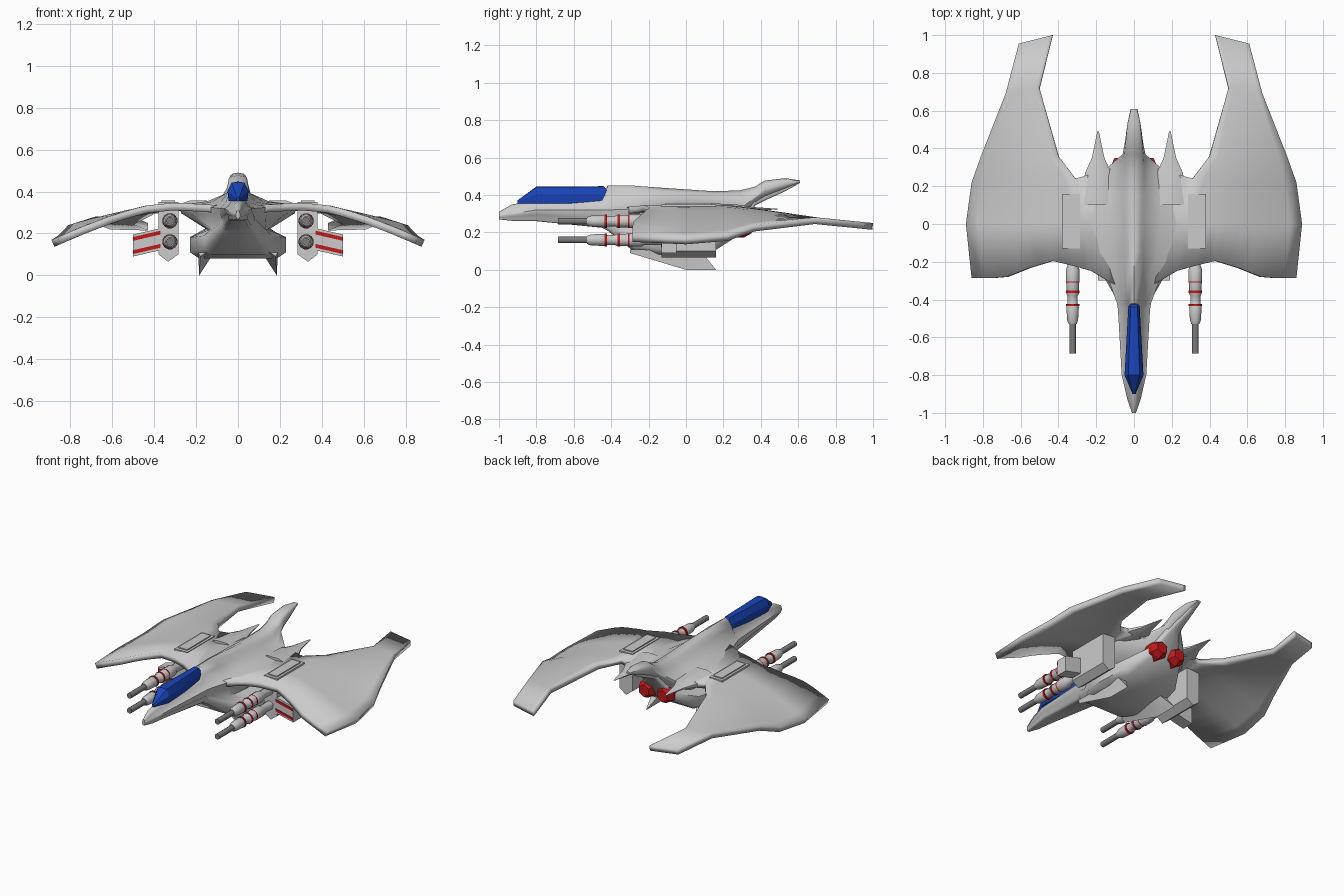
import bpy, bmesh, math

cube = bpy.data.objects.get("Cube")
if cube:
    bpy.data.objects.remove(cube, do_unlink=True)


def material(name, rgb):
    m = bpy.data.materials.new(name)
    m.use_nodes = True
    colour = (*rgb, 1)
    m.diffuse_color = colour
    m.node_tree.nodes["Principled BSDF"].inputs["Base Color"].default_value = colour
    return m


BLUE = material("canopy_blue", (0.01, 0.06, 0.5))
RED = material("marking_red", (0.55, 0.01, 0.01))
DARK = material("barrel_grey", (0.2, 0.2, 0.2))


def finish(name, bm, mat=None, mirror=False, thickness=0, angle=40):
    bmesh.ops.remove_doubles(bm, verts=bm.verts, dist=0.0005)
    bmesh.ops.recalc_face_normals(bm, faces=bm.faces)
    mesh = bpy.data.meshes.new(name)
    bm.to_mesh(mesh)
    bm.free()
    obj = bpy.data.objects.new(name, mesh)
    bpy.context.collection.objects.link(obj)
    if mat:
        mesh.materials.append(mat)
    if thickness:
        mod = obj.modifiers.new("thickness", 'SOLIDIFY')
        mod.thickness = thickness
        mod.offset = -1
    if mirror:
        obj.modifiers.new("mirror", 'MIRROR')
    bpy.ops.object.select_all(action='DESELECT')
    obj.select_set(True)
    bpy.context.view_layer.objects.active = obj
    bpy.ops.object.shade_smooth_by_angle(angle=math.radians(angle))
    return obj


def loft(name, rings, **options):
    """Skin a row of closed rings and cap both ends."""
    bm = bmesh.new()
    rows = [[bm.verts.new(p) for p in ring] for ring in rings]
    for a, b in zip(rows, rows[1:]):
        for i in range(len(a)):
            j = (i + 1) % len(a)
            bm.faces.new((a[i], a[j], b[j], b[i]))
    bm.faces.new(rows[0])
    bm.faces.new(rows[-1])
    return finish(name, bm, **options)


def prism(name, outline, y0, y1, **options):
    return loft(name, [[(x, y, z) for x, z in outline] for y in (y0, y1)], **options)


def lathe(name, profile, x, z, sides=12, flat=1, **options):
    turns = [math.tau * (i + 0.5) / sides for i in range(sides)]
    return loft(name, [[(x + r * math.cos(t), y, z + flat * r * math.sin(t))
                        for t in turns] for y, r in profile], mirror=True, **options)


def both_sides(half, y):
    """Close a half outline running from top centre to bottom centre."""
    left = [(-x, z) for x, z in reversed(half) if x > 0]
    return [(x, y, z) for x, z in half + left]


def interp(table, x):
    for (x0, v0), (x1, v1) in zip(table, table[1:]):
        if x <= x1:
            return v0 + (v1 - v0) * (x - x0) / (x1 - x0)
    return table[-1][1]


# Fuselage: y, ridge width, ridge z, shoulder width, shoulder z, neck, belly width, belly z
stations = [
    (-1, .008, .31, .01, .29, .01, .008, .27),
    (-.93, .02, .35, .035, .30, .03, .025, .262),
    (-.8, .035, .37, .065, .32, .055, .045, .26),
    (-.45, .04, .38, .085, .32, .08, .065, .225),
    (-.42, .04, .45, .09, .32, .08, .08, .21),
    (-.28, .045, .45, .14, .325, .13, .16, .1),
    (-.15, .05, .44, .23, .33, .14, .23, .08),
    (0, .055, .43, .28, .335, .15, .23, .08),
    (.15, .06, .42, .26, .33, .15, .2, .1),
    (.29, .055, .425, .15, .325, .1, .12, .19),
    (.37, .05, .445, .06, .39, .05, .04, .345),
    (.42, .045, .477, .05, .43, .045, .03, .37),
    (.53, .035, .49, .035, .46, .03, .02, .42),
    (.61, .015, .478, .018, .472, .016, .012, .465),
]
rings = []
for y, r, zt, w, zs, n, b, zb in stations:
    h, d = zt - zs, zs - zb
    rings.append(both_sides([(0, zt), (r * .7, zt - h * .15), (r, zt - h * .4),
                             (r + (w - r) * .4, zs + h * .2), (w, zs),
                             (w * .97, zs - d * .15), (n, zb + d * .55),
                             (b, zb + d * .4), (b, zb + d * .12),
                             (b * .8, zb), (0, zb)], y))
loft("fuselage", rings, angle=50)

# Canopy
rings = []
for y, w, z in [(-.9, .008, .372), (-.8, .05, .445), (-.44, .03, .447), (-.39, .025, .39)]:
    rings.append(both_sides([(0, z), (w * .6, z - .003), (w, (z + .36) / 2),
                             (w * .9, .355), (0, .355)], y))
loft("canopy", rings, mat=BLUE, angle=20)

# Wings: two patches that share the chord beside the nacelle
lead = [(.1, -.32), (.14, -.3), (.22, -.25), (.31, -.225), (.43, -.195),
        (.55, -.23), (.69, -.285), (.9, -.285)]
droop = [(.1, .335), (.3, .347), (.45, .332), (.6, .287), (.75, .23), (.9, .165)]


def wing_point(x, y):
    blend = min(1, max(0, (y - .2) / .5))
    level = .28 - .1 * (y - .7)
    return x, y, interp(droop, x) * (1 - blend) + level * blend


def wing_patch(bm, edges, columns):
    rows = []
    for x0, y0, x1, y1 in edges:
        row = []
        for i in range(columns + 1):
            t = i / columns
            x = x0 + (x1 - x0) * t
            y = interp(lead, x) if y0 is None else y0 + (y1 - y0) * t
            row.append(bm.verts.new(wing_point(x, y)))
        rows.append(row)
    for a, b in zip(rows, rows[1:]):
        for i in range(columns):
            bm.faces.new((a[i], a[i + 1], b[i + 1], b[i]))


bm = bmesh.new()
wing_patch(bm, [(.1, None, .31, None), (.1, 0, .31, 0), (.1, .3, .31, .24)], 5)
wing_patch(bm, [(.31, None, .86, None), (.31, 0, .89, 0), (.31, .24, .86, .22),
                (.4, .36, .81, .36), (.5, .72, .68, .69), (.43, 1, .61, .955)], 9)
finish("wings", bm, mirror=True, thickness=.036, angle=35)

# Pointed trailing spikes
lathe("trailing_spikes", [(.1, .1), (.27, .075), (.35, .036), (.42, .02), (.49, .005)],
      .19, .325, sides=8, flat=.35)

# Ventral fins
loft("ventral_fins", [
    [(.15, -.3, .11), (.19, -.3, .11), (.18, -.3, .09)],
    [(.12, 0, .1), (.19, 0, .1), (.185, 0, 0)],
    [(.13, .08, .1), (.19, .08, .1), (.185, .16, 0)]], mirror=True, angle=20)

# Engine nozzles
lathe("engine_nozzles", [(.18, .03), (.25, .06), (.31, .062), (.35, .04)],
      .068, .235, sides=6, mat=RED, angle=15)

# Weapon nacelles passing through the wings
prism("nacelles", [(.285, .35), (.38, .35), (.38, .1), (.333, .065), (.285, .1)],
      -.13, .16, mirror=True, angle=20)
prism("nacelle_hatches", [(.3, .357), (.365, .357), (.365, .34), (.3, .34)],
      -.11, .14, mirror=True, angle=20)


# Side pods with striped front faces
def pod_strip(low, high):
    return [(.37, .12 + low), (.5, .09 + low), (.5, .09 + high), (.37, .12 + high)]


prism("side_pods", pod_strip(0, .105), -.13, -.05, mirror=True, angle=20)
for low in (.012, .075):
    prism("pod_stripe", pod_strip(low, low + .018), -.133, -.12,
          mat=RED, mirror=True, angle=20)

# Twin guns on each side
for label, z in (("upper", .26), ("lower", .16)):
    lathe(label + "_gun_barrels", [(-.685, .012), (-.685, .018), (-.5, .018)],
          .325, z, mat=DARK)
    lathe(label + "_gun_bodies", [(-.53, .022), (-.51, .03), (-.44, .034), (-.42, .028),
                                  (-.38, .028), (-.37, .034), (-.32, .034), (-.3, .037),
                                  (-.24, .037), (-.22, .028), (-.12, .028)], .325, z)
    for y in (-.435, -.365, -.31):
        lathe(label + "_gun_bands", [(y, .0365), (y + .012, .0365)], .325, z, mat=RED)
